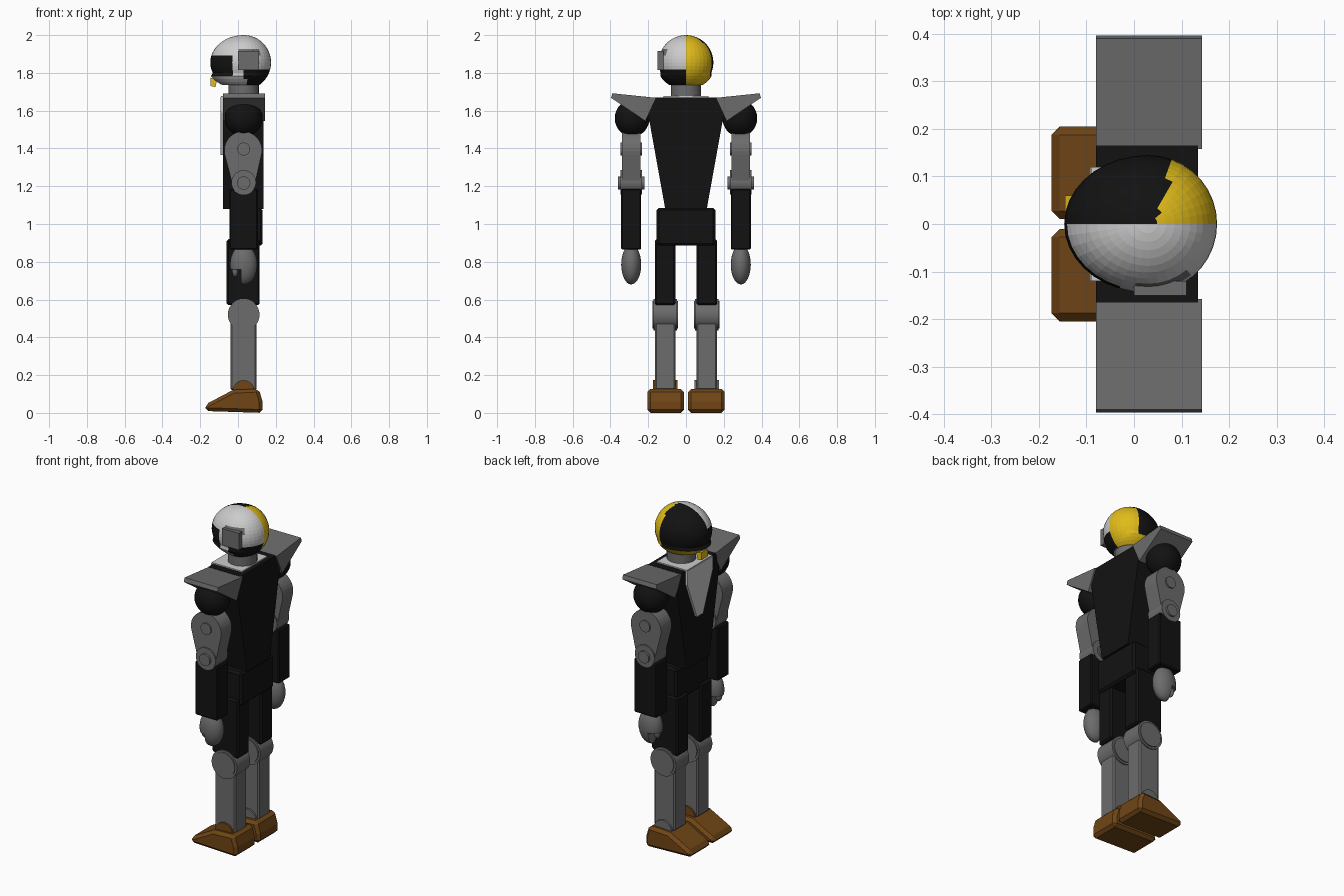
import bpy, bmesh, math
from mathutils import Vector

if "Cube" in bpy.data.objects:
    bpy.data.objects.remove(bpy.data.objects["Cube"])


def material(name, r, g, b):
    m = bpy.data.materials.new(name)
    m.diffuse_color = (r, g, b, 1)
    m.use_nodes = True
    m.node_tree.nodes["Principled BSDF"].inputs["Base Color"].default_value = m.diffuse_color
    return m


GREY = material("grey", .15, .15, .15)
BLACK = material("black", .006, .006, .006)
BROWN = material("brown", .16, .06, .008)
WHITE = material("pale", .6, .6, .6)
YELLOW = material("yellow", .75, .5, .01)
CX = .03  # body axis in x


def finish(bm, name, mats, bevel=0):
    bmesh.ops.recalc_face_normals(bm, faces=bm.faces)
    me = bpy.data.meshes.new(name)
    bm.to_mesh(me)
    bm.free()
    for m in mats:
        me.materials.append(m)
    ob = bpy.data.objects.new(name, me)
    bpy.context.collection.objects.link(ob)
    if bevel:
        b = ob.modifiers.new("bevel", 'BEVEL')
        b.width, b.segments, b.limit_method = bevel, 1, 'ANGLE'
    return ob


def smooth(ob):
    bpy.context.view_layer.objects.active = ob
    bpy.ops.object.select_all(action='DESELECT')
    ob.select_set(True)
    bpy.ops.object.shade_smooth_by_angle(angle=math.radians(35))


def prism(name, pts, axis, lo, hi, mat, bevel=0):
    """Extrude an (x,z) profile along y, or a (y,z) profile along x."""
    bm = bmesh.new()
    put = (lambda a, b, t: (a, t, b)) if axis == 'y' else (lambda a, b, t: (t, a, b))
    f = bm.faces.new([bm.verts.new(put(a, b, lo)) for a, b in pts])
    ext = bmesh.ops.extrude_face_region(bm, geom=[f])
    move = Vector(put(0, 0, hi - lo))
    for v in ext['geom']:
        if isinstance(v, bmesh.types.BMVert):
            v.co += move
    return finish(bm, name, [mat], bevel)


def box(name, x, y, z, mat, bevel=0):
    pts = [(x[0], z[0]), (x[1], z[0]), (x[1], z[1]), (x[0], z[1])]
    return prism(name, pts, 'y', y[0], y[1], mat, bevel)


def arc(x, z, r, a0, a1, n):
    return [(x + r * math.cos(math.radians(a0 + (a1 - a0) * i / n)),
             z + r * math.sin(math.radians(a0 + (a1 - a0) * i / n))) for i in range(n + 1)]


def disc(name, z, r, y, half, mat):
    ob = prism(name, arc(CX, z, r, 0, 360, 32)[:-1], 'y', y - half, y + half, mat)
    smooth(ob)


def ellipsoid(name, loc, rad, mat):
    bm = bmesh.new()
    bmesh.ops.create_uvsphere(bm, u_segments=28, v_segments=16, radius=1)
    bmesh.ops.scale(bm, vec=rad, verts=bm.verts)
    bmesh.ops.translate(bm, vec=loc, verts=bm.verts)
    ob = finish(bm, name, [mat])
    smooth(ob)
    return ob


# Two-tone helmet: sphere drawn forward, cut flat below, painted by region
bm = bmesh.new()
bmesh.ops.create_uvsphere(bm, u_segments=36, v_segments=24, radius=.145)
for v in bm.verts:
    if v.co.x < 0:
        v.co.x *= 1.22
    if v.co.z < -.07 and v.co.x < .09:  # jaw band
        v.co.x *= 1.13 if v.co.x < 0 else 1
        v.co.y *= 1.08
bmesh.ops.translate(bm, vec=(CX, 0, 1.855), verts=bm.verts)
cut = bmesh.ops.bisect_plane(bm, geom=bm.verts[:] + bm.edges[:] + bm.faces[:],
                             plane_co=(0, 0, 1.737), plane_no=(0, 0, -1), clear_outer=True)
rim = [e for e in cut['geom_cut'] if isinstance(e, bmesh.types.BMEdge)]
bmesh.ops.holes_fill(bm, edges=rim)
for f in bm.faces:
    x, y, z = f.calc_center_median()
    if y < 0:
        f.material_index = 0
        if x < -.03 and 1.79 < z < 1.89 or x > .04 and z < 1.82:
            f.material_index = 2
        elif 0 < x < .11 and 1.815 < z < 1.92 and y < -.08:
            f.material_index = 3
    else:
        f.material_index = 2 if x < .045 + .3 * min(y, .1) and z > 1.785 else 1
finish(bm, "helmet", [WHITE, YELLOW, BLACK, GREY])
prism("chin_guard", [(-.145, 1.73), (-.12, 1.725), (-.11, 1.765), (-.145, 1.775)],
      'y', 0, .06, YELLOW)
box("ear_panel", (0, .11), (-.15, -.12), (1.815, 1.915), GREY)

# Neck
bm = bmesh.new()
bmesh.ops.create_cone(bm, cap_ends=True, segments=32, radius1=.08, radius2=.08, depth=.11)
bmesh.ops.translate(bm, vec=(CX, 0, 1.70), verts=bm.verts)
smooth(finish(bm, "neck", [GREY]))

# Torso, collar, chest plate, pelvis
prism("torso", [(-.11, 1.08), (.11, 1.08), (.2, 1.58), (.2, 1.61), (.165, 1.67),
                (-.165, 1.67), (-.2, 1.61), (-.2, 1.58)], 'x', -.08, .135, BLACK)
prism("chest_plate", [(-.03, 1.365), (.03, 1.365), (.12, 1.59), (.12, 1.672),
                      (-.12, 1.672), (-.12, 1.59)], 'x', -.093, -.075, WHITE)
box("collar", (-.09, .11), (-.12, .12), (1.66, 1.677), WHITE)
box("pelvis", (-.045, .13), (-.155, .155), (.885, 1.085), BLACK, .012)

for s, side in ((-1, "right"), (1, "left")):
    ya, yl = s * .29, s * .11
    # Shoulder pad and ball
    prism("shoulder_pad_" + side, [(s * .39, 1.692), (s * .158, 1.668), (s * .215, 1.545),
                                   (s * .397, 1.668)], 'x', -.08, .143, GREY)
    ellipsoid("shoulder_ball_" + side, (CX, s * .285, 1.56), (.1, .092, .098), BLACK)
    # Tapered upper arm with pins
    prism("upper_arm_" + side, arc(CX - .003, 1.39, .1, -14, 194, 20) + arc(CX, 1.22, .06, 194, 346, 16),
          'y', ya - .05, ya + .05, GREY)
    disc("upper_pin_" + side, 1.397, .034, ya, .058, GREY)
    disc("elbow_disc_" + side, 1.22, .065, ya, .058, GREY)
    disc("elbow_pin_" + side, 1.217, .035, ya, .07, GREY)
    box("forearm_" + side, (-.045, .105), (ya - .053, ya + .053), (.865, 1.185), BLACK, .006)
    # Hand with the notch below the thumb
    hand = ellipsoid("hand_" + side, (CX, ya, .785), (.072, .053, .105), GREY)
    cutter = box("notch_cutter_" + side, (-.08, .015), (ya - .1, ya + .1), (.6, .76), GREY)
    cutter.hide_render = True
    cutter.hide_viewport = True
    cutter.display_type = 'WIRE'
    bo = hand.modifiers.new("notch", 'BOOLEAN')
    bo.operation, bo.object, bo.solver = 'DIFFERENCE', cutter, 'EXACT'
    ellipsoid("thumb_" + side, (-.015, ya, .75), (.016, .022, .03), GREY)
    # Leg
    box("thigh_" + side, (-.06, .115), (yl - .055, yl + .055), (.57, .92), BLACK, .01)
    box("shin_" + side, (-.04, .097), (yl - .055, yl + .055), (.12, .56), GREY, .008)
    disc("knee_joint_" + side, .52, .084, yl, .062, GREY)
    disc("knee_cap_" + side, .52, .072, yl, .068, GREY)
    disc("ankle_" + side, .115, .058, yl, .066, BROWN if s < 0 else GREY)
    # Boot
    prism("boot_" + side, [(-.175, .01), (.13, 0), (.13, .06), (.11, .128),
                           (-.025, .122), (-.172, .045)], 'y', yl - s * .1, yl + s * .095, BROWN, .018)
